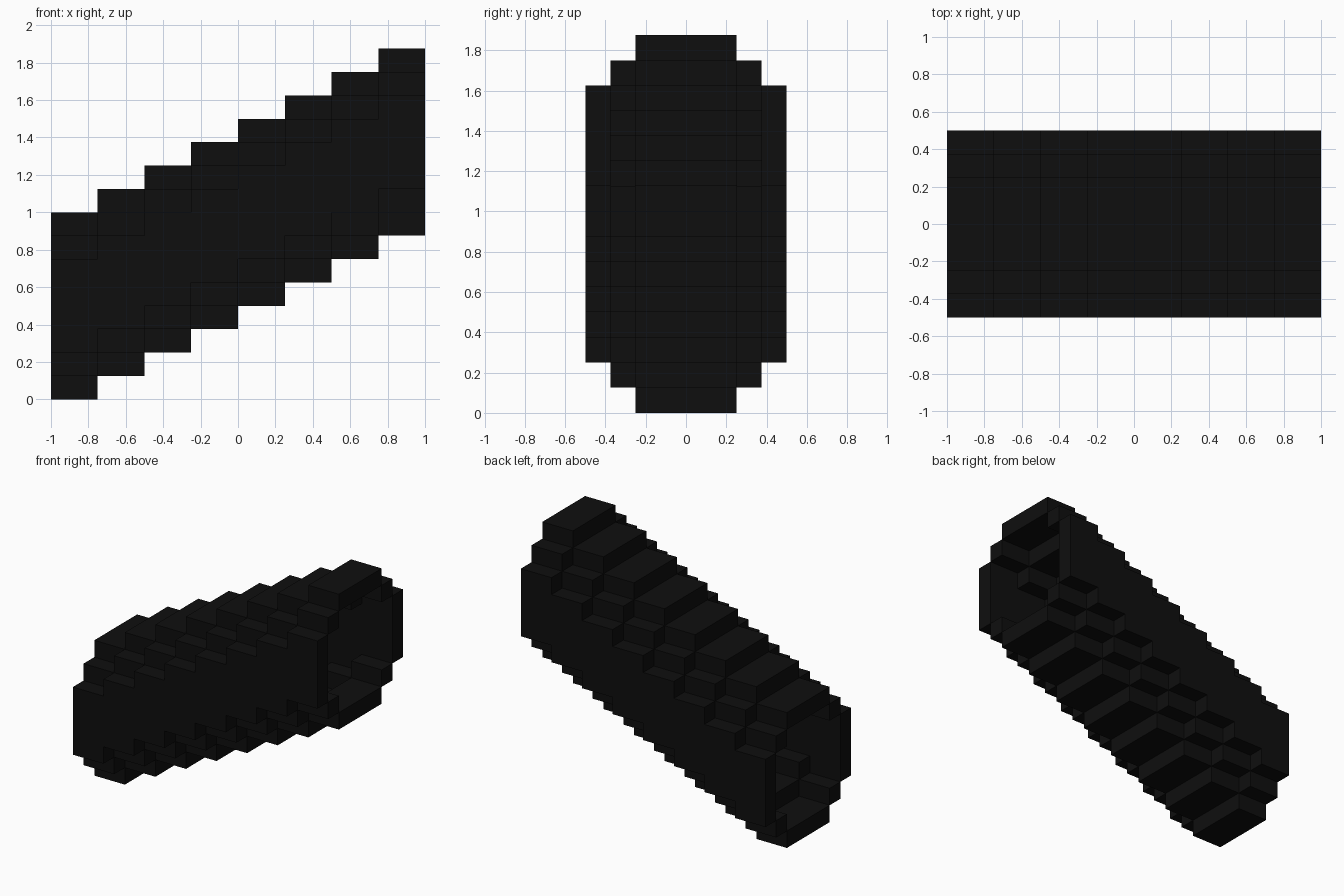
import bpy
import bmesh
from mathutils import Matrix

cube = bpy.data.objects.get("Cube")
if cube:
    bpy.data.objects.remove(cube, do_unlink=True)

UNIT = 0.125        # block size and wall thickness
SLICES = 8          # ring slices along the tube
RUN, RISE = 0.25, 0.125

black = bpy.data.materials.new("matte_black")
black.use_nodes = True
black.diffuse_color = (0.0045, 0.0045, 0.0045, 1)
black.node_tree.nodes["Principled BSDF"].inputs["Base Color"].default_value = (0.0045, 0.0045, 0.0045, 1)


def stepped_part(name, y_range, z_range):
    """Box in the lowest slice, repeated up the slope as a staircase."""
    (y0, y1), (z0, z1) = y_range, z_range
    bm = bmesh.new()
    centre = (-1 + RUN / 2, (y0 + y1) / 2, (z0 + z1) / 2)
    size = (RUN, y1 - y0, z1 - z0)
    bmesh.ops.create_cube(bm, size=1, matrix=Matrix.LocRotScale(centre, None, size))
    mesh = bpy.data.meshes.new(name)
    bm.to_mesh(mesh)
    bm.free()
    mesh.materials.append(black)
    obj = bpy.data.objects.new(name, mesh)
    bpy.context.collection.objects.link(obj)
    array = obj.modifiers.new("steps", 'ARRAY')
    array.count = SLICES
    array.use_relative_offset = False
    array.use_constant_offset = True
    array.constant_offset_displace = (RUN, 0, RISE)
    return obj


# Floor and roof plates of the hollow octagonal tube
stepped_part("floor_steps", (-2 * UNIT, 2 * UNIT), (0, UNIT))
stepped_part("roof_steps", (-2 * UNIT, 2 * UNIT), (7 * UNIT, 8 * UNIT))

# Side walls and corner blocks, front and back
for side, s in (("front", -1), ("back", 1)):
    wall = sorted((s * 3 * UNIT, s * 4 * UNIT))
    corner = sorted((s * 2 * UNIT, s * 3 * UNIT))
    stepped_part(side + "_wall", wall, (2 * UNIT, 6 * UNIT))
    stepped_part(side + "_lower_corner", corner, (UNIT, 2 * UNIT))
    stepped_part(side + "_upper_corner", corner, (6 * UNIT, 7 * UNIT))
